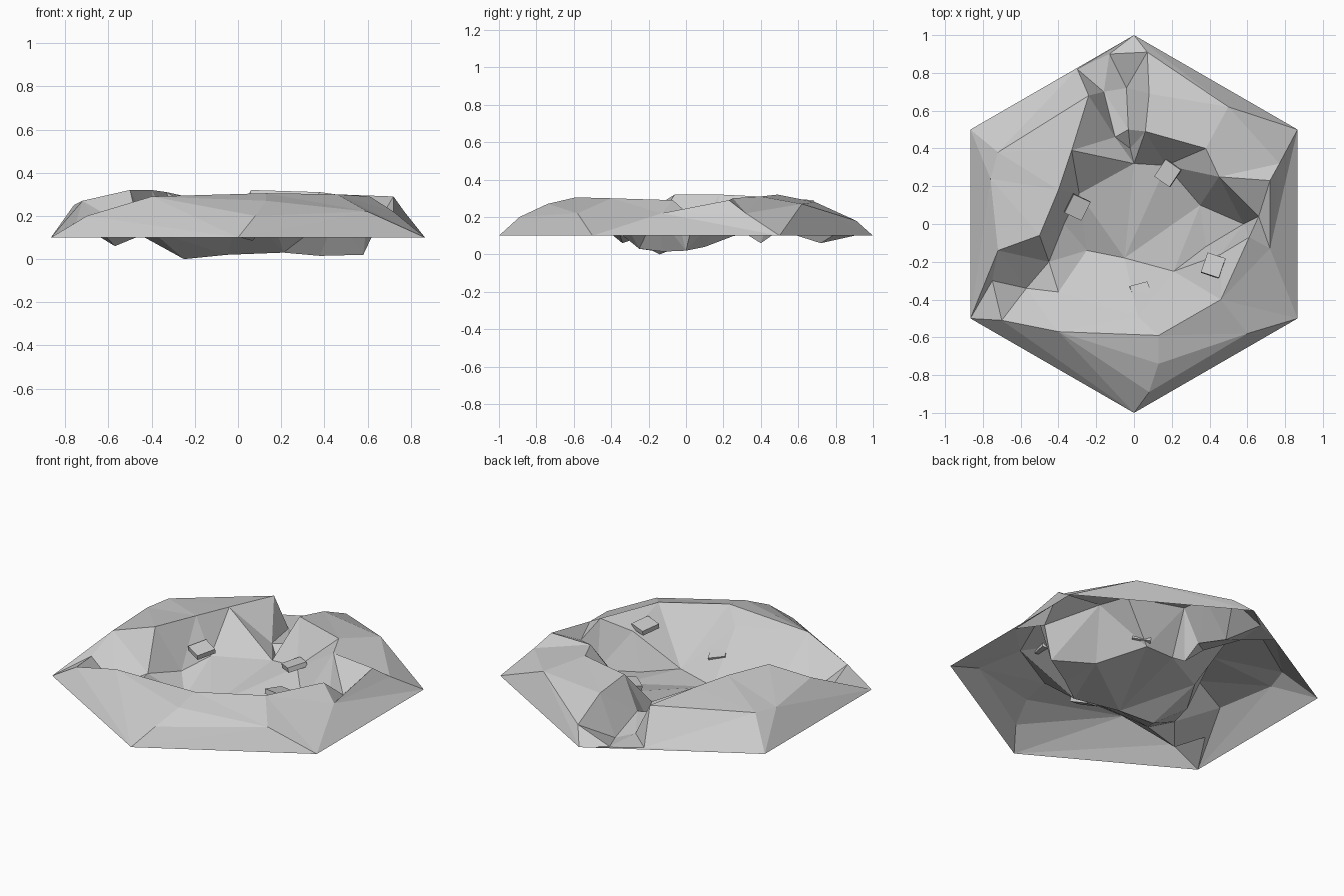
import bpy, bmesh, math
from mathutils import Vector, Euler
from mathutils.geometry import delaunay_2d_cdt

if "Cube" in bpy.data.objects:
    bpy.data.objects.remove(bpy.data.objects["Cube"])

# Hexagonal outline of the tile
outline = [(math.sin(k * math.pi / 3), math.cos(k * math.pi / 3), 0.1) for k in range(6)]

# Shoulder where the outer slope bends towards the rim
shoulder = [(0.08, -0.89, 0.20), (0.13, -0.74, 0.27), (0.60, -0.58, 0.22), (0.72, -0.13, 0.22),
            (0.77, 0.32, 0.22), (0.50, 0.62, 0.27), (-0.72, 0.38, 0.26), (-0.76, 0.24, 0.25)]

# Crater rim pieces between the breaches
front_rim = [(-0.70, -0.51, 0.20), (-0.40, -0.57, 0.29), (0.13, -0.59, 0.305),
             (0.46, -0.40, 0.30), (0.61, -0.07, 0.29), (0.66, 0.04, 0.19)]
back_right_rim = [(0.72, 0.23, 0.29), (0.45, 0.25, 0.30), (0.38, 0.40, 0.31), (0.06, 0.49, 0.32)]
back_right_bank = [(0.06, 0.49, 0.32), (0.08, 0.69, 0.28), (0.07, 0.91, 0.18)]
left_rim = [(-0.24, 0.68, 0.29), (-0.33, 0.39, 0.31), (-0.40, 0.18, 0.32), (-0.50, -0.06, 0.32),
            (-0.72, -0.14, 0.27), (-0.75, -0.30, 0.17), (-0.70, -0.51, 0.20)]

# Crater floor loop and the hollows of the two breaches
floor = [(0.0, 0.32, 0.11), (0.17, 0.31, 0.12), (0.35, 0.10, 0.04), (0.58, 0.0, 0.02),
         (0.38, -0.12, 0.015), (0.21, -0.25, 0.03), (-0.05, -0.18, 0.02), (-0.25, -0.14, 0.0),
         (-0.37, 0.0, 0.07), (-0.29, 0.16, 0.12)]
back_channel = [(-0.02, 0.40, 0.06), (-0.03, 0.50, 0.13), (-0.04, 0.72, 0.06), (-0.13, 0.90, 0.10)]
back_channel_side = [(-0.10, 0.46, 0.13), (-0.16, 0.70, 0.11), (-0.30, 0.82, 0.11)]
left_hollow = [(-0.45, -0.20, 0.11), (-0.57, -0.34, 0.06)]
front_wall = [(-0.40, -0.36, 0.13), (0.02, -0.49, 0.24), (0.46, -0.16, 0.22)]


def make_terrain(name, paths):
    """Triangulate the guide lines in plan and lift them to their heights."""
    points, edges = [], []
    for path, linked in paths:
        ids = []
        for p in path:
            if p not in points:
                points.append(p)
            ids.append(points.index(p))
        if linked:
            edges += list(zip(ids, ids[1:]))
    flat = [Vector(p[:2]) for p in points]
    res = delaunay_2d_cdt(flat, edges, [], 0, 1e-5)
    verts = []
    for v, orig in zip(res[0], res[3]):
        z = points[orig[0]][2] if orig else 0.15
        verts.append((v.x, v.y, z))
    mesh = bpy.data.meshes.new(name)
    mesh.from_pydata(verts, [], [tuple(f) for f in res[2]])
    obj = bpy.data.objects.new(name, mesh)
    bpy.context.collection.objects.link(obj)
    bm = bmesh.new()
    bm.from_mesh(mesh)
    for f in bm.faces:
        f.normal_update()
        if f.normal.z < 0:
            f.normal_flip()
    bm.to_mesh(mesh)
    bm.free()


make_terrain("crater_terrain", [
    (outline + outline[:1], True), (shoulder, False), (front_rim, True),
    (back_right_rim, True), (back_right_bank, True), (left_rim, True),
    (floor + floor[:1], True), (back_channel, True), (back_channel_side, True),
    (left_hollow, True), (front_wall, False)])

# Small stone slabs lodged in the crater walls
slabs = [((0.18, 0.27, 0.15), (10, -8, -35)), ((-0.30, 0.09, 0.18), (8, 10, -25)),
         ((0.42, -0.22, 0.24), (-8, -6, -18)), ((0.04, -0.37, 0.13), (-22, 15, 15))]
for i, (pos, rot) in enumerate(slabs):
    bpy.ops.mesh.primitive_cube_add(size=1, location=pos,
                                    rotation=Euler([math.radians(a) for a in rot]))
    slab = bpy.context.object
    slab.name = f"stone_slab_{i + 1}"
    slab.scale = (0.10, 0.11, 0.028)
